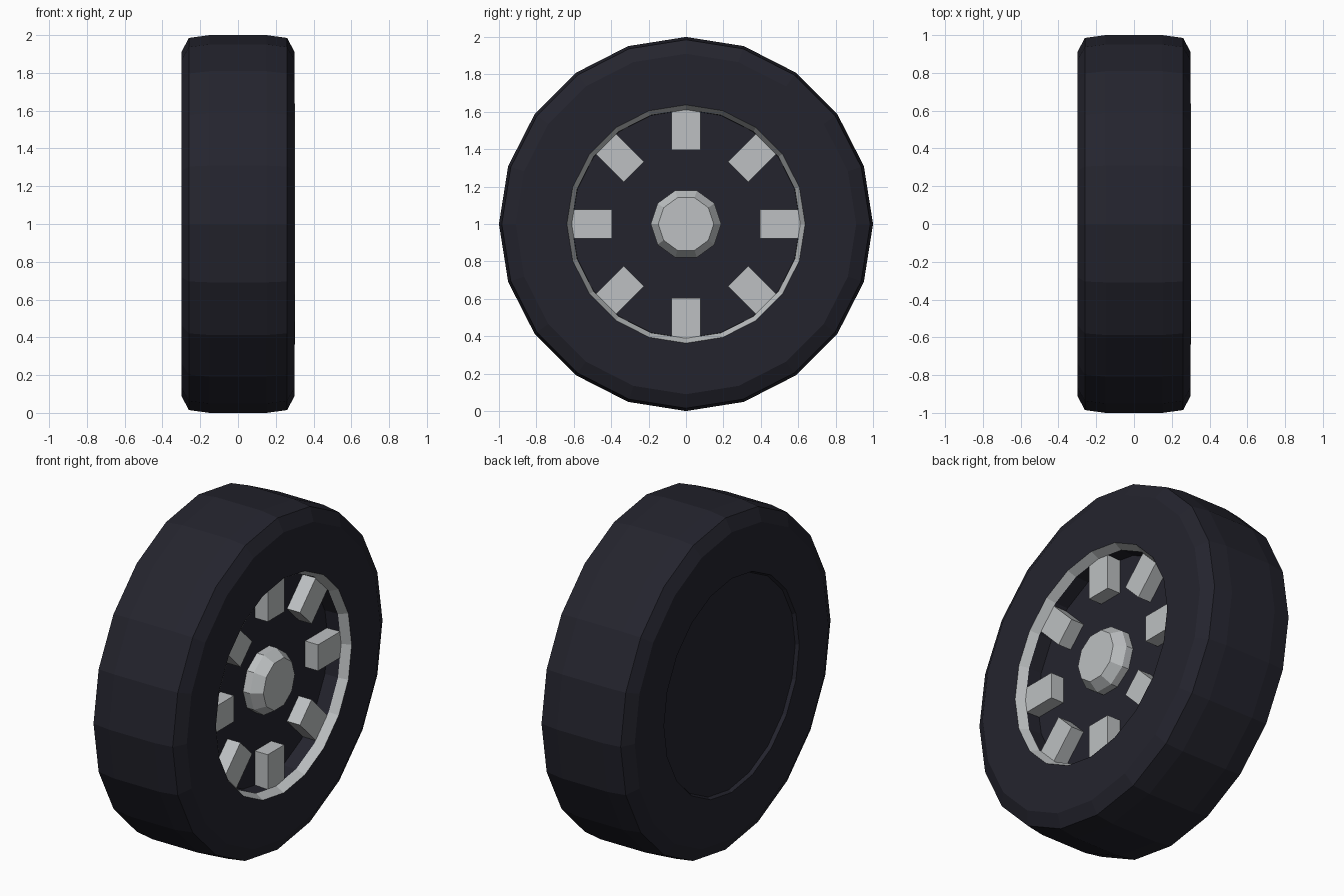
import bpy, bmesh, math
from mathutils import Matrix

cube = bpy.data.objects.get("Cube")
if cube:
    bpy.data.objects.remove(cube, do_unlink=True)


def make_material(name, color):
    m = bpy.data.materials.new(name)
    m.use_nodes = True
    m.diffuse_color = color
    m.node_tree.nodes["Principled BSDF"].inputs["Base Color"].default_value = color
    return m


rubber = make_material("dark rubber", (0.0175, 0.0175, 0.027, 1))
silver = make_material("silver metal", (0.51, 0.53, 0.54, 1))

AXLE_HEIGHT = 1.0
FLOOR_X = 0.165      # depth of the recessed wheel face
SPOKE_X = 0.25       # outer face of the spokes


def finish(name, bm, material):
    bmesh.ops.recalc_face_normals(bm, faces=bm.faces)
    mesh = bpy.data.meshes.new(name)
    bm.to_mesh(mesh)
    bm.free()
    mesh.materials.append(material)
    obj = bpy.data.objects.new(name, mesh)
    obj.location.z = AXLE_HEIGHT
    bpy.context.collection.objects.link(obj)
    return obj


def lathe(name, profile, sides, material, capped=True):
    """Turn a profile of (x, radius) points around the x axis."""
    bm = bmesh.new()
    rings = []
    for x, r in profile:
        angles = [2 * math.pi * i / sides for i in range(sides)]
        rings.append([bm.verts.new((x, r * math.cos(a), r * math.sin(a))) for a in angles])
    for a, b in zip(rings, rings[1:]):
        for i in range(sides):
            j = (i + 1) % sides
            bm.faces.new((a[i], a[j], b[j], b[i]))
    if capped:
        bm.faces.new(rings[0])
        bm.faces.new(rings[-1])
    return finish(name, bm, material)


# Tyre with a shallow inset back and a deep well on the outer side
lathe("tyre", [
    (-0.28, 0.625), (-0.30, 0.635), (-0.30, 0.91), (-0.26, 0.985), (-0.15, 1.0),
    (0.15, 1.0), (0.26, 0.985), (0.30, 0.91), (0.30, 0.637), (0.25, 0.614),
    (FLOOR_X, 0.61),
], 20, rubber)

# Tapered metal lip lining the mouth of the well
lathe("rim_lip", [(0.301, 0.637), (0.25, 0.611)], 20, silver, capped=False)

# Hub cap
lathe("hub_cap", [(FLOOR_X - 0.01, 0.188), (0.21, 0.188), (0.27, 0.148)], 10, silver)

# Eight short spokes reaching inward from the rim
bm = bmesh.new()
inner, outer, back = 0.395, 0.632, FLOOR_X - 0.01
for i in range(8):
    turn = Matrix.Rotation(i * math.pi / 4, 4, "X")
    place = Matrix.Translation(((back + SPOKE_X) / 2, 0, (inner + outer) / 2))
    size = Matrix.Diagonal((SPOKE_X - back, 0.155, outer - inner, 1))
    bmesh.ops.create_cube(bm, size=1, matrix=turn @ place @ size)
finish("spokes", bm, silver)
